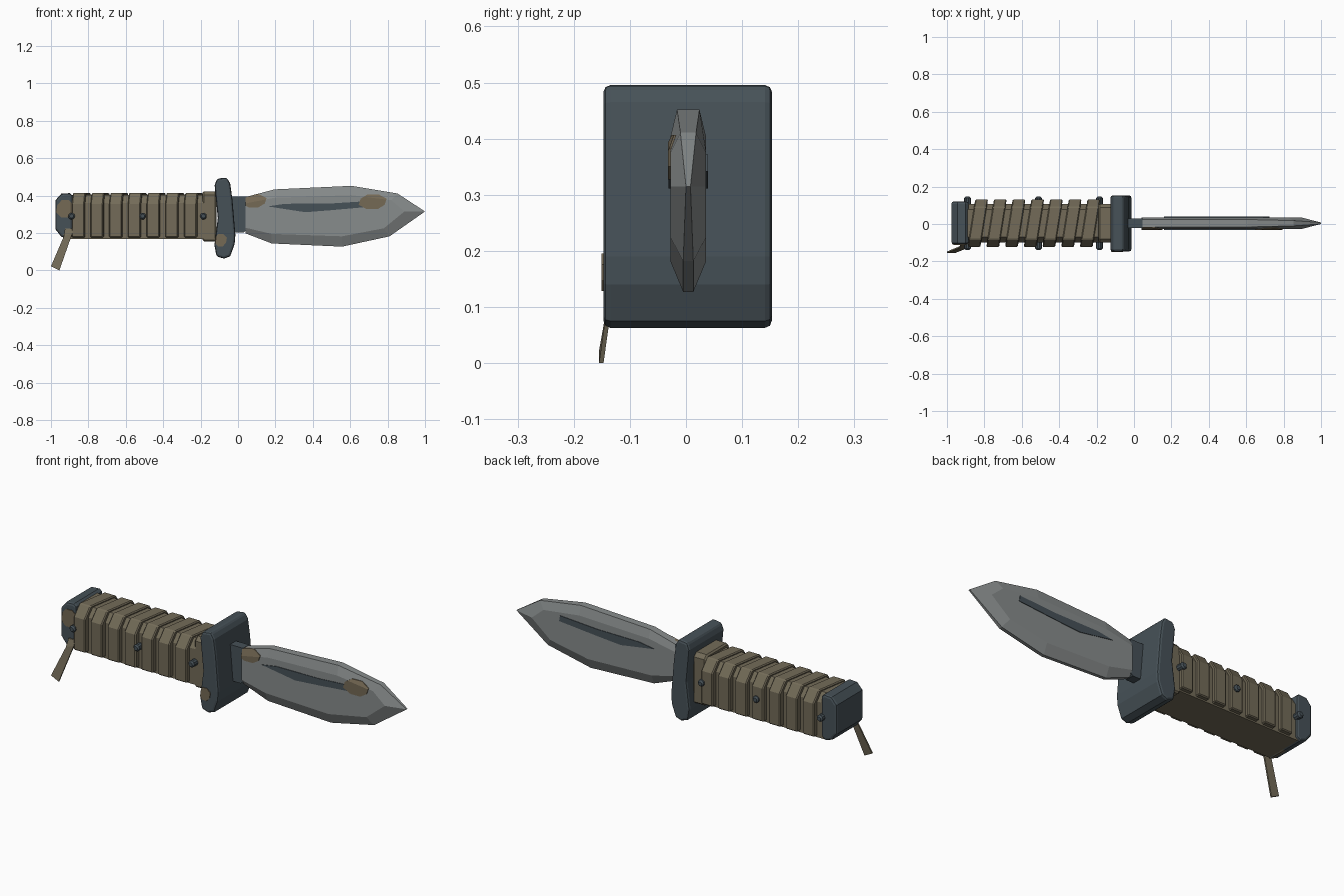
import bpy, bmesh, math

if "Cube" in bpy.data.objects:
    bpy.data.objects.remove(bpy.data.objects["Cube"])

YC = 0.004  # centre plane of the knife


def material(name, rgb):
    m = bpy.data.materials.new(name)
    m.diffuse_color = (*rgb, 1)
    m.use_nodes = True
    m.node_tree.nodes["Principled BSDF"].inputs["Base Color"].default_value = m.diffuse_color
    return m


STEEL = material("blade_steel", (0.245, 0.262, 0.262))
DARK = material("dark_metal", (0.062, 0.083, 0.097))
WRAP = material("olive_wrap", (0.172, 0.148, 0.098))
RUST = material("brown_stain", (0.178, 0.142, 0.090))


def loft(name, rings, mat, bevel=0, segments=1):
    """Join rings of equal length into a capped solid."""
    bm = bmesh.new()
    vs = [[bm.verts.new(p) for p in r] for r in rings]
    n = len(rings[0])
    for a, b in zip(vs, vs[1:]):
        for i in range(n):
            j = (i + 1) % n
            bm.faces.new((a[i], a[j], b[j], b[i]))
    bm.faces.new(vs[0])
    bm.faces.new(vs[-1])
    bmesh.ops.recalc_face_normals(bm, faces=bm.faces)
    me = bpy.data.meshes.new(name)
    bm.to_mesh(me)
    bm.free()
    me.materials.append(mat)
    ob = bpy.data.objects.new(name, me)
    bpy.context.collection.objects.link(ob)
    if bevel:
        mod = ob.modifiers.new("edge_bevel", "BEVEL")
        mod.width = bevel
        mod.segments = segments
        mod.limit_method = "ANGLE"
        mod.angle_limit = math.radians(50)
    return ob


def side_prism(name, pts, y0, y1, mat, bevel=0, segments=1):
    """Extrude an xz outline along y."""
    return loft(name, [[(x, y, z) for x, z in pts] for y in (y0, y1)], mat, bevel, segments)


def long_prism(name, pts, x0, x1, mat, shear=0, bevel=0):
    """Extrude a yz section along x, optionally sheared along y."""
    return loft(name, [[(x + shear * y, YC + y, z) for y, z in pts] for x in (x0, x1)], mat, bevel)


def arch(w, z0, z1, chamfer_y, chamfer_z):
    """Flat-bottomed section with chamfered top corners."""
    return [(-w, z0), (-w, z1 - chamfer_z), (-w + chamfer_y, z1),
            (w - chamfer_y, z1), (w, z1 - chamfer_z), (w, z0)]


# Blade: thin outer edge, thick flat inside
outer = [(0.04, 0.392), (0.195, 0.433), (0.607, 0.452), (0.853, 0.411), (1.0, 0.315),
         (0.81, 0.182), (0.556, 0.127), (0.18, 0.144), (0.04, 0.198)]
inner = [(0.04, 0.358), (0.195, 0.388), (0.607, 0.402), (0.82, 0.375), (0.89, 0.315),
         (0.78, 0.225), (0.556, 0.182), (0.18, 0.195), (0.04, 0.228)]
edge = [0.02, 0.02, 0.02, 0.014, 0.004, 0.009, 0.009, 0.009, 0.012]


def outer_ring(s):
    return [(x, YC + s * e, z) for (x, z), e in zip(outer, edge)]


def inner_ring(s):
    return [(x, YC + s * 0.032, z) for x, z in inner]


blade = loft("blade", [inner_ring(-1), outer_ring(-1), outer_ring(1), inner_ring(1)], STEEL)

# Dark groove plates on both blade faces
groove = [(0.16, 0.342), (0.25, 0.356), (0.50, 0.358), (0.72, 0.372),
          (0.725, 0.342), (0.50, 0.322), (0.36, 0.311)]
for s, side in ((-1, "front"), (1, "back")):
    side_prism("blade_groove_" + side, groove, YC + s * 0.029, YC + s * 0.035, DARK)

# Neck between blade and guard
side_prism("blade_neck", [(-0.06, 0.395), (0.045, 0.395), (0.045, 0.215), (0.03, 0.203), (-0.06, 0.203)],
           YC - 0.025, YC + 0.025, DARK)

# Guard
guard = side_prism("guard", [(-0.125, 0.455), (-0.112, 0.49), (-0.06, 0.497), (-0.042, 0.465),
                             (-0.03, 0.38), (-0.014, 0.19), (-0.018, 0.14), (-0.042, 0.075),
                             (-0.075, 0.063), (-0.115, 0.075), (-0.126, 0.135), (-0.108, 0.28)],
                   -0.147, 0.153, DARK, 0.012, 2)

# Collar behind the guard
long_prism("collar", arch(0.103, 0.155, 0.423, 0.02, 0.02), -0.19, -0.115, WRAP, bevel=0.008)

# Handle core and slanted wraps
long_prism("handle_core", arch(0.103, 0.168, 0.404, 0.03, 0.045), -0.90, -0.17, WRAP)
for i in range(7):
    x = -0.835 + 0.1 * i
    long_prism(f"handle_wrap_{i + 1}", arch(0.127, 0.176, 0.414, 0.04, 0.06),
               x - 0.034, x + 0.034, WRAP, shear=0.16, bevel=0.005)

# Pommel
pommel = side_prism("pommel", [(-0.976, 0.375), (-0.945, 0.41), (-0.90, 0.413), (-0.885, 0.40),
                               (-0.885, 0.18), (-0.91, 0.168), (-0.945, 0.18), (-0.976, 0.22)],
                    -0.107, 0.12, DARK, 0.012, 2)

# Rivets on both sides
for i, x in enumerate((-0.89, -0.51, -0.185)):
    for s, side in ((-1, "front"), (1, "back")):
        rings = [[(x + r * math.cos(k * math.pi / 5), YC + s * d, 0.29 + r * math.sin(k * math.pi / 5))
                  for k in range(10)] for r, d in ((0.018, 0.10), (0.018, 0.134), (0.011, 0.142))]
        loft(f"rivet_{side}_{i + 1}", rings, DARK)

# Loose strap end hanging from the pommel
loft("strap_tail", [[(a, y, za), (b, y, zb), (b, y + 0.008, zb), (a, y + 0.008, za)]
                    for a, za, b, zb, y in ((-0.925, 0.225, -0.885, 0.225, -0.114),
                                            (-0.932, 0.18, -0.885, 0.20, -0.127),
                                            (-1.0, 0.022, -0.955, 0.0, -0.155))], WRAP)


# Stains: outlines intersected with a slightly shifted copy of the part below
def stain(name, target, cx, cz, rx, rz, sides=8):
    pts = [(cx + rx * math.cos((k + 0.5) * math.tau / sides) * (1 + 0.08 * (-1) ** (k // 2)),
            cz + rz * math.sin((k + 0.5) * math.tau / sides)) for k in range(sides)]
    ob = side_prism(name, pts, -0.3, -0.003, RUST)
    helper = target.copy()
    helper.name = name + "_helper"
    helper.location.y = -0.004
    helper.hide_render = True
    helper.hide_viewport = False
    bpy.context.collection.objects.link(helper)
    mod = ob.modifiers.new("fit", "BOOLEAN")
    mod.operation = "INTERSECT"
    mod.solver = "EXACT"
    mod.object = helper
    return ob


stain("blade_stain_base", blade, 0.085, 0.372, 0.068, 0.038)
stain("blade_stain_tip", blade, 0.72, 0.367, 0.075, 0.043)
stain("guard_stain", guard, -0.093, 0.162, 0.034, 0.036)
stain("pommel_stain_top", pommel, -0.925, 0.33, 0.048, 0.05)
stain("pommel_stain_low", pommel, -0.905, 0.19, 0.03, 0.025)
